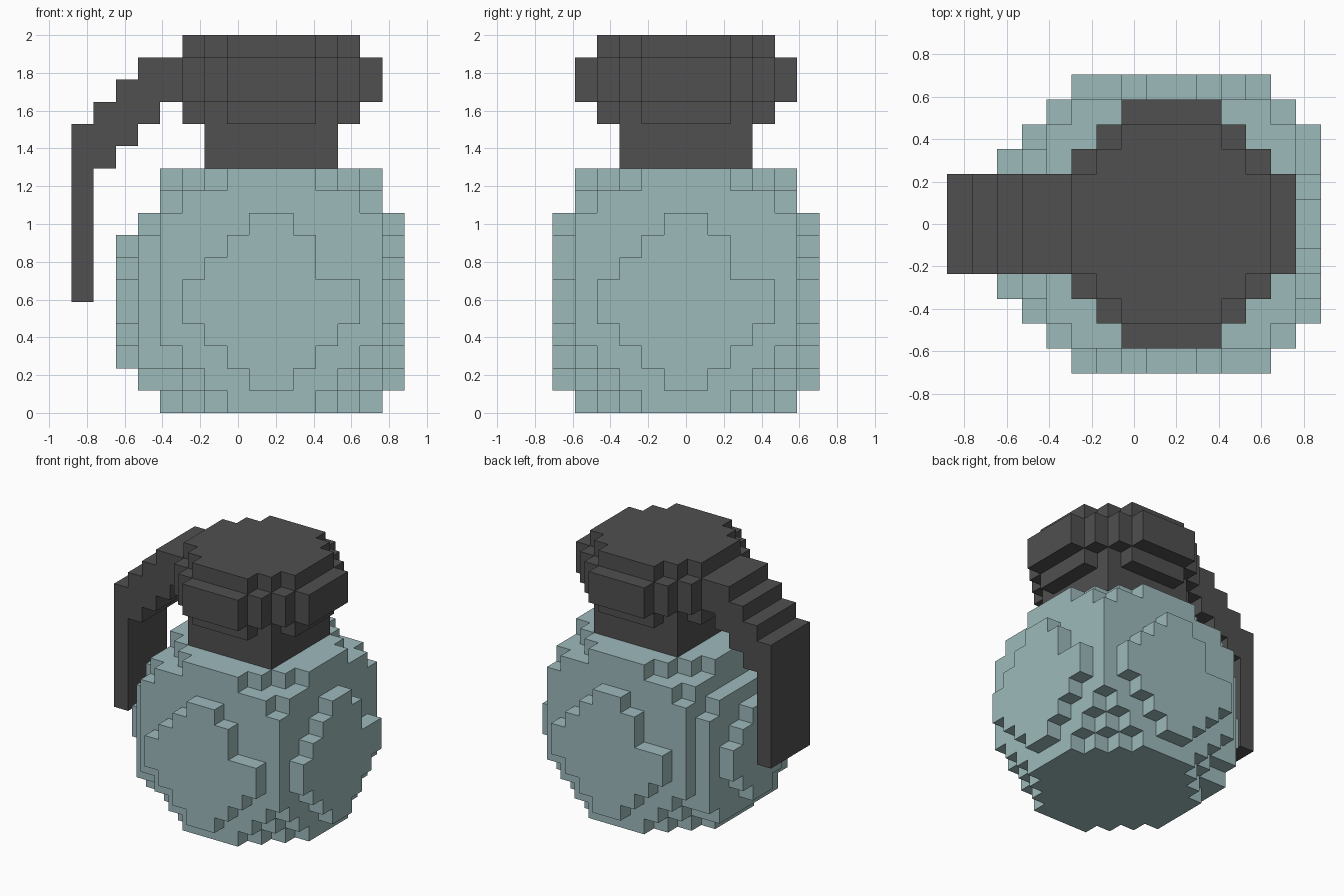
import bpy, bmesh

if "Cube" in bpy.data.objects:
    bpy.data.objects.remove(bpy.data.objects["Cube"])

U = 2 / 17          # size of one block
X_SHIFT = 1.5       # body axis, in blocks, right of the centre


def material(name, rgb):
    m = bpy.data.materials.new(name)
    m.diffuse_color = (*rgb, 1)
    m.use_nodes = True
    m.node_tree.nodes["Principled BSDF"].inputs["Base Color"].default_value = m.diffuse_color
    return m


def box(x0, x1, y0, y1, z0, z1):
    return {(x, y, z) for x in range(x0, x1) for y in range(y0, y1) for z in range(z0, z1)}


def build(name, cells, mat):
    """Skin a set of blocks, keeping only the exposed faces, and merge flat areas."""
    bm = bmesh.new()
    verts = {}

    def vert(p):
        if p not in verts:
            verts[p] = bm.verts.new(((p[0] + X_SHIFT) * U, p[1] * U, p[2] * U))
        return verts[p]

    for c in sorted(cells):
        for axis in range(3):
            b, d = (axis + 1) % 3, (axis + 2) % 3
            for side in (0, 1):
                n = list(c)
                n[axis] += 2 * side - 1
                if tuple(n) in cells:
                    continue
                ring = []
                for s, t in ((0, 0), (1, 0), (1, 1), (0, 1)):
                    p = list(c)
                    p[axis] += side
                    p[b] += s
                    p[d] += t
                    ring.append(vert(tuple(p)))
                bm.faces.new(ring if side else ring[::-1])
    bmesh.ops.dissolve_limit(bm, angle_limit=0.01, verts=bm.verts[:], edges=bm.edges[:])
    mesh = bpy.data.meshes.new(name)
    bm.to_mesh(mesh)
    bm.free()
    mesh.materials.append(mat)
    obj = bpy.data.objects.new(name, mesh)
    bpy.context.collection.objects.link(obj)


teal = material("pale_teal", (0.34, 0.49, 0.50))
dark = material("dark_grey", (0.08, 0.08, 0.08))

# Body core: a block with stepped corners
body = set()
for x, y, z in box(-5, 5, -5, 5, 0, 11):
    a = min(x + 5, 4 - x)
    b = min(y + 5, 4 - y)
    top = 10 - z
    cut = 3 - z if z < 5 else (3, 1)[top] if top < 2 else 0
    if a + b >= cut:
        body.add((x, y, z))

# Raised round pads on front, right and back
pad_rows = {1: (-1, 1), 2: (-2, 2), 3: (-3, 3), 4: (-4, 4),
            5: (-4, 4), 6: (-3, 2), 7: (-2, 2), 8: (-1, 1)}
for z, (lo, hi) in pad_rows.items():
    for i in range(lo, hi):
        body |= {(i, -6, z), (5, i, z), (-1 - i, 5, z)}

# Thicker two-step pad on the left
for z in range(1, 9):
    w = 3 if z in (1, 8) else 4
    body |= box(-6, -5, -w, w, z, z + 1)
for z, w in {2: 1, 3: 2, 4: 3, 5: 3, 6: 2, 7: 1}.items():
    body |= box(-7, -6, -w, w, z, z + 1)
build("body", body, teal)

# Neck and stepped round cap
cap = box(-3, 3, -3, 3, 11, 13)
for radius, z0, z1 in ((4, 13, 14), (5, 14, 16), (4, 16, 17)):
    for w in range(2, radius + 1):
        d = radius + 2 - w
        cap |= box(-w, w, -d, d, z0, z1)
build("neck_and_cap", cap, dark)

# Lever stepping down from the cap
lever = box(-9, -8, -2, 2, 5, 11)
for z, (x0, x1) in {11: (-9, -7), 12: (-9, -6), 13: (-8, -5), 14: (-7, -5), 15: (-6, -5)}.items():
    lever |= box(x0, x1, -2, 2, z, z + 1)
lever |= box(-5, -4, -2, 2, 14, 16)
build("lever", lever, dark)
